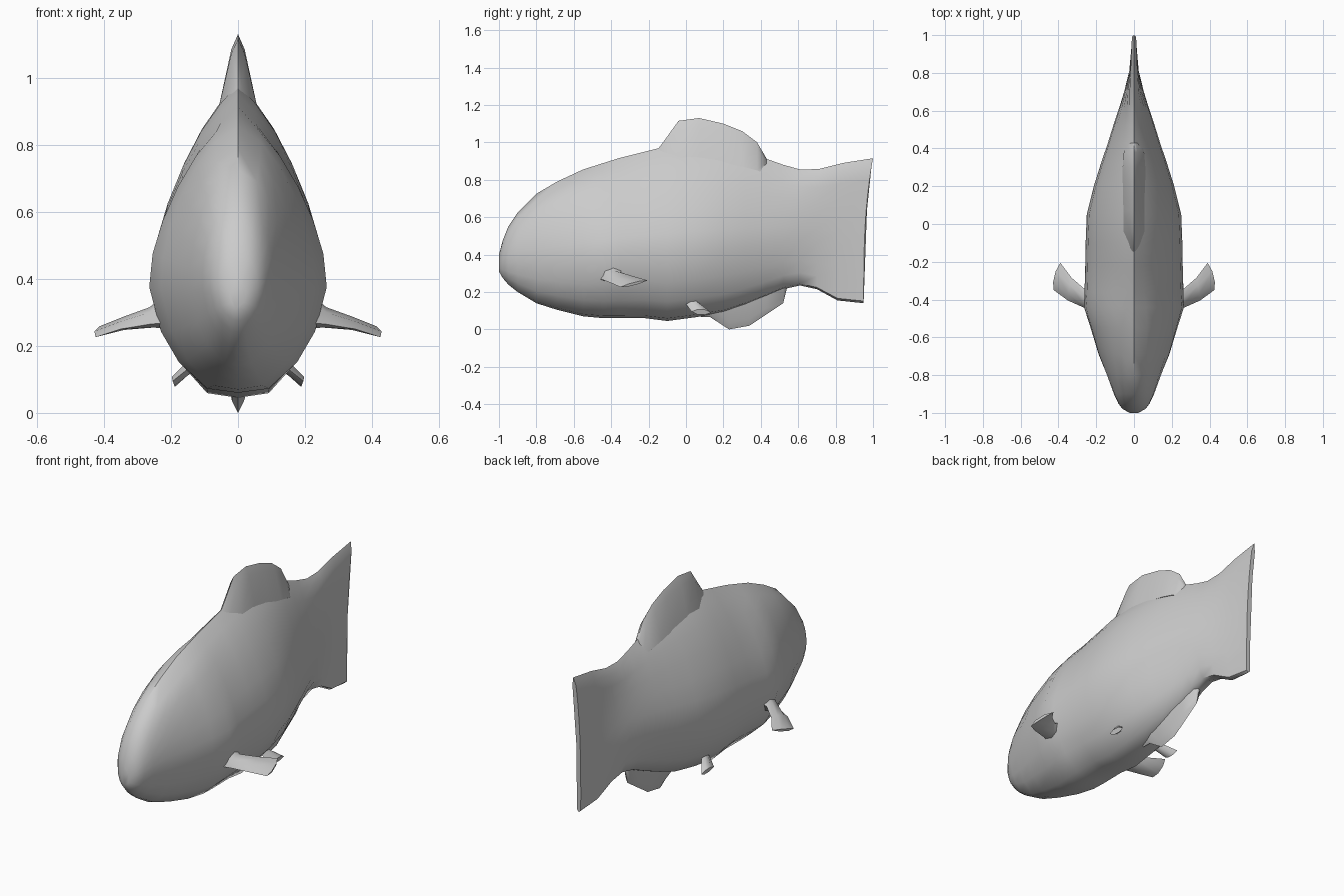
import bpy, bmesh, math
from mathutils import Vector

if "Cube" in bpy.data.objects:
    bpy.data.objects.remove(bpy.data.objects["Cube"])


def loft(name, rings, mirror=False):
    """Skin a list of closed point rings, cap both ends."""
    bm = bmesh.new()
    vr = [[bm.verts.new(p) for p in r] for r in rings]
    n = len(vr[0])
    for a, b in zip(vr, vr[1:]):
        for i in range(n):
            j = (i + 1) % n
            bm.faces.new((a[i], a[j], b[j], b[i]))
    bm.faces.new(vr[0])
    bm.faces.new(vr[-1])
    bmesh.ops.remove_doubles(bm, verts=bm.verts, dist=0.0002)
    if mirror:
        geo = bmesh.ops.duplicate(bm, geom=bm.verts[:] + bm.edges[:] + bm.faces[:])["geom"]
        for v in geo:
            if isinstance(v, bmesh.types.BMVert):
                v.co.x = -v.co.x
    bmesh.ops.recalc_face_normals(bm, faces=bm.faces)
    me = bpy.data.meshes.new(name)
    bm.to_mesh(me)
    bm.free()
    ob = bpy.data.objects.new(name, me)
    bpy.context.collection.objects.link(ob)
    bpy.ops.object.select_all(action='DESELECT')
    ob.select_set(True)
    bpy.context.view_layer.objects.active = ob
    bpy.ops.object.shade_smooth_by_angle(angle=math.radians(50))
    return ob


# Body cross-section: height fraction, width fraction
SECTION = [(0, 0), (.015, .36), (.11, .67), (.22, .87), (.38, 1), (.5, .95),
           (.62, .82), (.74, .64), (.85, .43), (.94, .2), (1, 0)]

# Body stations: y, bottom, top, half width, nose roundness, tail flatness, tail sweep
STATIONS = [
    (-1.0, .31, .40, .022, 1, 0, 0), (-.98, .275, .475, .06, 1, 0, 0),
    (-.95, .24, .55, .083, 1, 0, 0), (-.90, .20, .625, .107, .9, 0, 0),
    (-.80, .14, .725, .145, .7, 0, 0), (-.69, .105, .79, .19, .5, 0, 0),
    (-.55, .07, .855, .232, .35, 0, 0), (-.44, .06, .89, .266, .15, 0, 0),
    (-.36, .06, .915, .262, 0, 0, 0), (-.22, .06, .95, .258, 0, 0, 0),
    (-.10, .045, .98, .256, 0, 0, 0), (.05, .065, .985, .25, 0, 0, 0),
    (.20, .09, .975, .213, 0, 0, 0), (.32, .13, .95, .175, 0, 0, 0),
    (.43, .175, .912, .138, 0, 0, 0), (.52, .215, .88, .11, 0, 0, 0),
    (.61, .235, .855, .08, 0, .1, 0), (.70, .215, .857, .052, 0, .3, .01),
    (.81, .155, .89, .025, 0, .6, .03), (.95, .14, .915, .012, 0, .9, .05),
]


def body_ring(y, lo, hi, w, rnd, flat, sweep):
    pts = []
    for t, f in SECTION:
        f = f * (1 - rnd) + 2 * math.sqrt(t * (1 - t)) * rnd
        if 0 < t < 1:
            f = f * (1 - flat) + flat
        pts.append((w * f, y + sweep * t ** 3, lo + (hi - lo) * t))
    return pts + [(-x, a, b) for x, a, b in pts[-2:0:-1]]


loft("body_and_tail", [body_ring(*s) for s in STATIONS])


# Upright fins: thick root buried in the body, thin bevelled rim
def upright_fin(name, rows, root, rim):
    rings = []
    for y, base, tip, k in rows:
        near = tip + (base - tip) * .2
        rings.append([(root * k, y, base), (rim * k, y, near), (0, y, tip),
                      (-rim * k, y, near), (-root * k, y, base)])
    loft(name, rings)


upright_fin("dorsal_fin", [
    (-.15, .90, .965, .4), (-.13, .90, .99, .6), (-.04, .90, 1.115, 1),
    (.07, .90, 1.13, 1), (.20, .89, 1.10, 1), (.30, .87, 1.06, 1),
    (.38, .85, 1.00, .9), (.43, .83, .915, .6)], .06, .02)
upright_fin("anal_fin", [
    (.08, .12, .066, .7), (.13, .15, .065, 1), (.23, .18, 0, 1), (.34, .2, .02, 1),
    (.43, .25, .08, .9), (.52, .28, .14, .6), (.54, .28, .22, .4)], .05, .018)


# Paired fins: leading point, trailing point, half thickness, outward bow
def paired_fin(name, rows):
    rings = []
    for lead, trail, th, bow in rows:
        a, b = Vector(lead), Vector(trail)
        up = (b - a).cross(Vector((-1, 0, .3))).normalized() * th
        if up.z < 0:
            up = -up
        out = Vector((bow, 0, 0))
        p, q = a.lerp(b, .3) + out, a.lerp(b, .7) + out
        rings.append([a, p + up, q + up, b, q - up, p - up])
    loft(name, rings, mirror=True)


paired_fin("pectoral_fins", [
    ((.20, -.47, .27), (.20, -.33, .34), .05, 0),
    ((.26, -.445, .265), (.255, -.35, .305), .025, 0),
    ((.35, -.405, .25), (.33, -.285, .285), .014, 0),
    ((.425, -.35, .226), (.39, -.205, .262), .007, .012)])
paired_fin("pelvic_fins", [
    ((.10, -.03, .18), (.10, .06, .19), .03, 0),
    ((.145, 0, .135), (.145, .07, .14), .018, 0),
    ((.195, .03, .095), (.19, .135, .09), .014, 0)])
